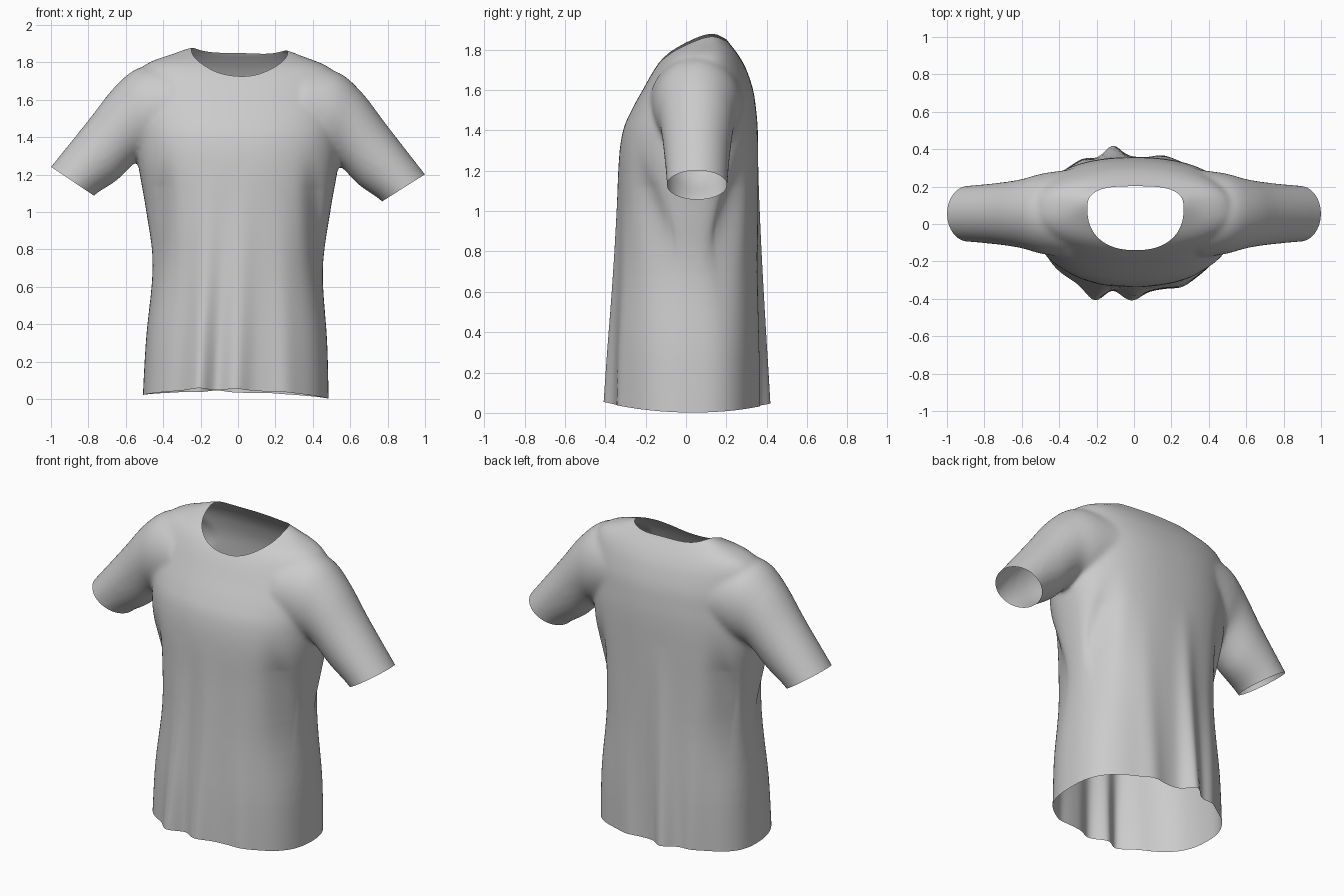
import bpy, bmesh
from math import sin, cos, pi, exp
from mathutils import Vector

if "Cube" in bpy.data.objects:
    bpy.data.objects.remove(bpy.data.objects["Cube"])


def spow(v, p):
    return (1 if v >= 0 else -1) * abs(v) ** p


def gauss(v, s):
    return exp(-(v / s) ** 2)


def loft(bm, rings):
    """Closed tube through rings of points, capped at both ends."""
    loops = [[bm.verts.new(p) for p in r] for r in rings]
    for a, b in zip(loops, loops[1:]):
        for i in range(len(a)):
            j = (i + 1) % len(a)
            bm.faces.new((a[i], a[j], b[j], b[i]))
    bm.faces.new(loops[0])
    bm.faces.new(loops[-1])


def smooth_rows(rows, steps=5):
    """Catmull-Rom interpolation between section rows."""
    out = []
    for i in range(len(rows) - 1):
        p = [rows[max(0, min(len(rows) - 1, i + k))] for k in (-1, 0, 1, 2)]
        for s in range(steps):
            t = s / steps
            out.append([0.5 * (2 * b + (c - a) * t + (2 * a - 5 * b + 4 * c - d) * t * t
                               + (3 * b - a - 3 * c + d) * t ** 3)
                        for a, b, c, d in zip(*p)])
    return out + [list(rows[-1])]


N = 64
ANG = [2 * pi * i / N for i in range(N)]

# torso sections: z, half width, front y, back y, squareness
torso = [(-0.10, .500, -.360, .355, 2.5), (0.30, .485, -.354, .358, 2.5),
         (0.70, .455, -.343, .358, 2.4), (1.00, .492, -.337, .358, 2.3),
         (1.25, .535, -.333, .358, 2.3), (1.40, .545, -.312, .356, 2.3),
         (1.50, .545, -.270, .348, 2.3), (1.60, .545, -.215, .333, 2.3),
         (1.70, .540, -.158, .300, 2.3), (1.76, .515, -.112, .268, 2.4),
         (1.80, .455, -.065, .240, 2.5), (1.84, .345, .000, .208, 2.5),
         (1.878, .250, .070, .175, 2.5)]
# sleeve sections: top x, top z, bottom x, bottom z, half depth
sleeve = [(.36, 1.775, .34, 1.32, .235), (.53, 1.76, .45, 1.28, .215),
          (.66, 1.655, .535, 1.265, .185), (.80, 1.475, .65, 1.155, .165),
          (1.0, 1.222, .77, 1.072, .150), (1.09, 1.11, .86, .96, .146)]

# rough closed volume of torso and sleeves
bm = bmesh.new()
rings = []
for z, w, yf, yb, n in smooth_rows(torso):
    c = max(.04, (yf + yb) / 2)
    rings.append([(w * spow(cos(a), 2 / n),
                   c + (yb - c if sin(a) > 0 else c - yf) * spow(sin(a), 2 / n), z)
                  for a in ANG])
loft(bm, rings)
for side in (-1, 1):
    loft(bm, [[(side * ((tx + bx) / 2 + (tx - bx) / 2 * cos(a)), .055 + d * sin(a),
                (tz + bz) / 2 + (tz - bz) / 2 * cos(a)) for a in ANG]
              for tx, tz, bx, bz, d in smooth_rows(sleeve)])
bmesh.ops.recalc_face_normals(bm, faces=bm.faces)
me = bpy.data.meshes.new("volume")
bm.to_mesh(me)
bm.free()
vol = bpy.data.objects.new("volume", me)
bpy.context.collection.objects.link(vol)
rm = vol.modifiers.new("fuse", 'REMESH')
rm.mode = 'VOXEL'
rm.voxel_size = 0.013
sm = vol.modifiers.new("soften", 'SMOOTH')
sm.factor = 0.5
sm.iterations = 14
bm = bmesh.new()
bm.from_object(vol, bpy.context.evaluated_depsgraph_get())
bpy.data.objects.remove(vol)


def trim(faces, co, no):
    fs = list(faces)
    geom = fs + list({e for f in fs for e in f.edges}) + list({v for f in fs for v in f.verts})
    bmesh.ops.bisect_plane(bm, geom=geom, plane_co=co, plane_no=no, clear_outer=True)


# open the hem and both cuffs
trim(bm.faces, (0, 0, 0), (0, 0, -1))
for side in (-1, 1):
    trim([f for f in bm.faces if all(v.co.x * side > .6 for v in f.verts)],
         (side, 0, 1.222), Vector((side * .15, 0, -.23)).normalized())


# open the neck along its outline seen from above
def neck(co):
    y = co.y - .08
    n, d = (2.3, .22) if y < 0 else (3.0, .122)
    return (abs(co.x - .008) / .257) ** n + (abs(y) / d) ** n, n


bmesh.ops.delete(bm, geom=[f for f in bm.faces if f.calc_center_median().z > 1.5
                           and neck(f.calc_center_median())[0] < 1], context='FACES')
rim = [v for v in bm.verts if v.is_boundary and v.co.z > 1.6]
for step in range(12):
    # even out the neckline, then pull it back onto the outline
    avg = []
    for v in rim:
        nb = [e.other_vert(v).co for e in v.link_edges if e.is_boundary]
        avg.append(v.co * .4 + sum(nb, Vector()) / len(nb) * .6)
    for v, co in zip(rim, avg):
        val, n = neck(co)
        k = val ** (-1 / n)
        v.co = (.008 + (co.x - .008) * k, .08 + (co.y - .08) * k, co.z)
near = {e.other_vert(v) for v in rim for e in v.link_edges} - set(rim)
near |= {e.other_vert(v) for v in near for e in v.link_edges} - set(rim)
for step in range(5):
    bmesh.ops.smooth_vert(bm, verts=list(near), factor=.5,
                          use_axis_x=True, use_axis_y=True, use_axis_z=True)

# hanging folds: front/back side, x at hem, x drift upward, width, height
folds = [(-1, -.20, .03, .065, .065), (-1, .00, .02, .07, .05), (-1, .27, -.03, .06, .015),
         (-1, -.10, .02, .04, -.01), (1, -.10, .02, .06, .065), (1, .17, .03, .07, .02),
         (1, -.26, -.03, .06, .02)]
for v in bm.verts:
    x, y, z = v.co
    if abs(x) < .56 and z < 1.38:
        fade = max(0, 1 - z / 1.25) ** 1.2
        for s, fx, drift, width, amp in folds:
            if y * s > 0:
                v.co.y += s * amp * fade * gauss(x - fx - drift * z, width) * min(1, abs(y) / .25)
        # creases falling from the armpits
        groove = .415 + .07 * (1.1 - z)
        win = gauss(z - .92, .32) * min(1, abs(y - .04) / .15) * min(1, (1.38 - z) / .25)
        v.co.y -= (1 if y > .04 else -1) * .05 * win * gauss(abs(x) - groove, .055)

# uneven hem and slight lean to one side
for v in bm.verts:
    x, y, z = v.co
    if z < .5 and abs(x) < .6:
        v.co.z += (.012 + .22 * y * y - .015 * y) * (1 - z / .5)
    v.co.z -= .02 * x
    if z < .8:
        v.co.x -= .012 * (1 - z / .8)

me = bpy.data.meshes.new("shirt")
bm.to_mesh(me)
bm.free()
me.shade_smooth()
shirt = bpy.data.objects.new("shirt", me)
bpy.context.collection.objects.link(shirt)
